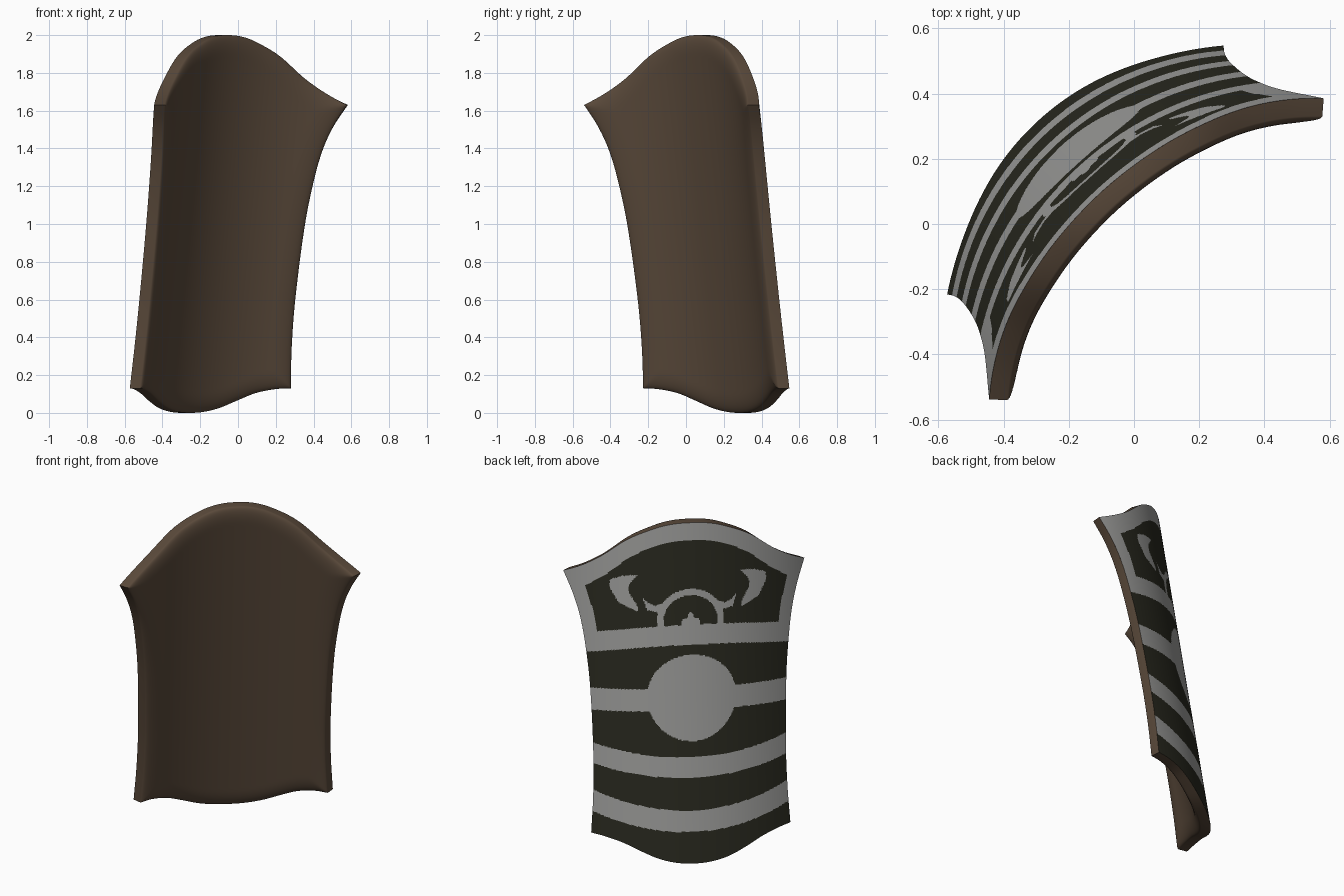
import bpy, math

if "Cube" in bpy.data.objects:
    bpy.data.objects.remove(bpy.data.objects["Cube"])

# Shield axes: U runs across the plate, D points out of its convex side
A = math.radians(42)
U = (math.cos(A), math.sin(A))
D = (-math.sin(A), math.cos(A))
R = 0.95  # curvature radius of the plate

# Outline curves: half width by height, top and bottom edge by distance from the middle
WIDTH = [(0.13, .57), (.35, .556), (.6, .551), (1.0, .562), (1.25, .585), (1.4, .61), (1.52, .645), (1.63, .69)]
TOP = [(0, 2.0), (.1, 1.993), (.2, 1.965), (.35, 1.89), (.5, 1.765), (.6, 1.69), (.69, 1.63)]
BOTTOM = [(0, 0.0), (.1, .006), (.2, .027), (.3, .065), (.4, .105), (.5, .126), (.57, .13)]


def curve(pts, x):
    """Smooth cubic interpolation through points."""
    n = len(pts)
    x = min(max(x, pts[0][0]), pts[-1][0])
    i = 0
    while i < n - 2 and x > pts[i + 1][0]:
        i += 1

    def slope(k):
        if k == 0 and pts is not WIDTH:
            return 0.0
        a, b = pts[max(k - 1, 0)], pts[min(k + 1, n - 1)]
        return (b[1] - a[1]) / (b[0] - a[0])
    (x0, y0), (x1, y1) = pts[i], pts[i + 1]
    h = x1 - x0
    t = (x - x0) / h
    return (y0 * (1 + 2 * t) * (1 - t) ** 2 + slope(i) * h * t * (1 - t) ** 2
            + y1 * t * t * (3 - 2 * t) + slope(i + 1) * h * t * t * (t - 1))


def flat(s, t):
    """Plate coordinates (u, z) and the distance to the outline."""
    w = curve(WIDTH, .13 + 1.5 * t)
    z0, z1 = curve(BOTTOM, abs(s) * .57), curve(TOP, abs(s) * .69)
    z = z0 + (z1 - z0) * t
    return s * w, z, min((1 - abs(s)) * w, z - z0, z1 - z)


def place(u, z, depth):
    """Bend a flat point onto the leaning cylinder, sunk inward by depth."""
    c = math.sqrt(R * R - u * u)
    d = .432 - .146 * z - R + c
    u2, d2 = u - depth * u / R, d - depth * c / R
    return (u2 * U[0] + d2 * D[0], u2 * U[1] + d2 * D[1], z)


def material(name, rgb):
    m = bpy.data.materials.new(name)
    m.diffuse_color = (*rgb, 1)
    m.use_nodes = True
    m.node_tree.nodes["Principled BSDF"].inputs["Base Color"].default_value = m.diffuse_color
    return m


def make(name, verts, faces, mats, sharp):
    me = bpy.data.meshes.new(name)
    me.from_pydata(verts, [], faces)
    for m in mats:
        me.materials.append(m)
    me.shade_smooth()
    me.set_sharp_from_angle(angle=math.radians(sharp))
    ob = bpy.data.objects.new(name, me)
    bpy.context.collection.objects.link(ob)
    return me


brown = material("brown leather", (.100, .066, .042))
dark = material("dark olive", (.024, .024, .015))
grey = material("light grey", (.37, .37, .36))

# Wooden body: inner face with rounded border, plus the rim
N = 64
verts, faces, flats = [], [], []
for j in range(N + 1):
    for i in range(N + 1):
        u, z, e = flat(-math.cos(math.pi * i / N), .5 - .5 * math.cos(math.pi * j / N))
        x = min(e / .1, 1)
        verts.append(place(u, z, .055 + .03 * math.sqrt(max(0, 1 - (1 - x) ** 2))))
        flats.append((u, z))
W = N + 1
for j in range(N):
    for i in range(N):
        a = j * W + i
        faces.append((a, a + 1, a + W + 1, a + W))
loop = ([i for i in range(N)] + [j * W + N for j in range(N)]
        + [N * W + N - i for i in range(N)] + [(N - j) * W for j in range(N)])
base = len(verts)
verts += [place(*flats[k], 0) for k in loop]
L = len(loop)
for k in range(L):
    n = (k + 1) % L
    faces.append((loop[n], loop[k], base + k, base + n))
make("shield_body", verts, faces, [brown], 40)

# Painted emblem shapes in plate coordinates, mirrored by using |u|
HORN = [(.293, 1.69), (.38, 1.675), (.445, 1.645), (.45, 1.60), (.40, 1.515),
        (.295, 1.474), (.30, 1.51), (.34, 1.575), (.345, 1.625)]
TENDRIL = [(.27, 1.56), (.245, 1.485), (.17, 1.475), (.16, 1.53), (.2, 1.512), (.24, 1.53)]
FLAME = [(-.01, 1.49), (.015, 1.465), (.02, 1.44), (.05, 1.435), (.05, 1.39), (-.01, 1.39)]
# Stripes: lower and upper height in the middle, rise toward the sides
STRIPES = [(1.285, 1.402, -.09), (.90, 1.03, -.045), (.503, .625, .04), (.185, .312, .075)]


def inside(poly, x, y):
    hit = False
    for (x0, y0), (x1, y1) in zip(poly, poly[1:] + poly[:1]):
        if (y0 > y) != (y1 > y) and x < x0 + (y - y0) * (x1 - x0) / (y1 - y0):
            hit = not hit
    return hit


def is_grey(u, z, w, top):
    a = abs(u)
    for lo, hi, rise in STRIPES:
        if lo < z - rise * (a / .56) ** 2 < hi:
            return True
    if math.hypot(a, z - .972) < .254:                     # round boss
        return True
    if z > 1.25 and (top - z < .1 or w - a < .07):         # border
        return True
    if z > 1.38 and a < .5:
        if .155 < math.hypot(a, z - 1.42) < .192:          # half ring
            return True
        return any(inside(p, a, z) for p in (HORN, TENDRIL, FLAME))
    return False


# Painted outer face: fine grid, coloured by the rules above
NS, NT = 220, 310
verts, faces, index = [], [], []
for j in range(NT + 1):
    for i in range(NS + 1):
        u, z, e = flat(2 * i / NS - 1, j / NT)
        verts.append(place(u, z, 0))
W = NS + 1
for j in range(NT):
    t = (j + .5) / NT
    w = curve(WIDTH, .13 + 1.5 * t)
    for i in range(NS):
        a = j * W + i
        faces.append((a, a + W, a + W + 1, a + 1))
        s = 2 * (i + .5) / NS - 1
        u, z, e = flat(s, t)
        index.append(int(is_grey(u, z, w, curve(TOP, abs(s) * .69))))
me = make("painted_face", verts, faces, [dark, grey], 60)
me.polygons.foreach_set("material_index", index)
me.update()
